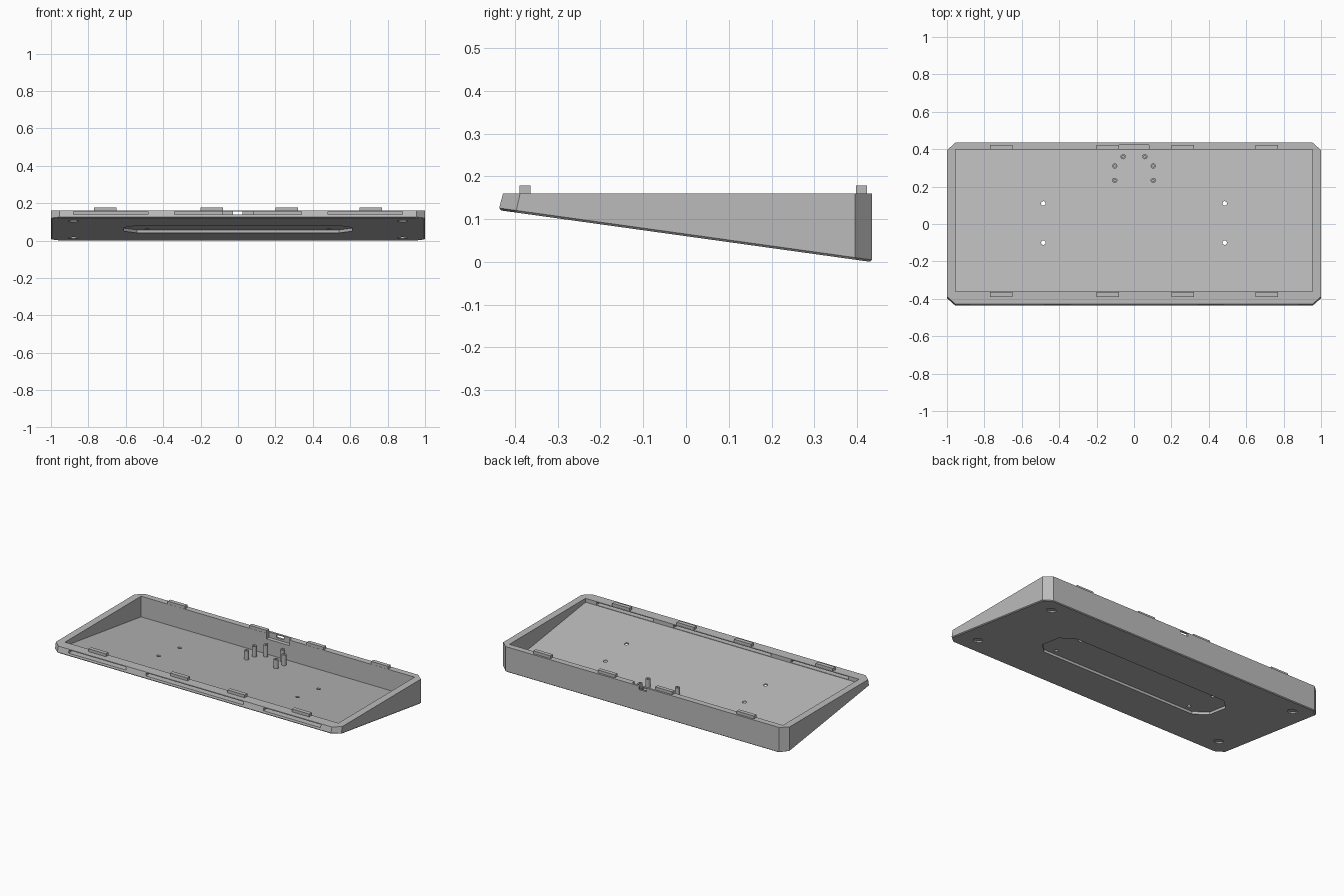
import bpy, bmesh, math

cube = bpy.data.objects.get("Cube")
if cube:
    bpy.data.objects.remove(cube)

grey = bpy.data.materials.new("plain grey")
grey.use_nodes = True
GREY = (0.5, 0.5, 0.5, 1)
grey.diffuse_color = GREY
grey.node_tree.nodes["Principled BSDF"].inputs["Base Color"].default_value = GREY


def under(offset=0.0):
    """Height of the sloping underside at depth y, raised by offset."""
    return lambda x, y: 0.06 - 0.139 * y + offset


def level(z):
    return lambda x, y: z


def rect(x0, x1, y0, y1):
    return [(x0, y0), (x1, y0), (x1, y1), (x0, y1)]


def octagon(x, y0, y1, cx, cy):
    return [(-x + cx, y0), (x - cx, y0), (x, y0 + cy), (x, y1 - cy),
            (x - cx, y1), (-x + cx, y1), (-x, y1 - cy), (-x, y0 + cy)]


def circle(cx, cy, r, n=24):
    return [(cx + r * math.cos(math.tau * i / n), cy + r * math.sin(math.tau * i / n))
            for i in range(n)]


def loft(name, *rings):
    """Solid through rings, each a pair of outline and height rule."""
    bm = bmesh.new()
    loops = [[bm.verts.new((x, y, z(x, y))) for x, y in pts] for pts, z in rings]
    n = len(loops[0])
    bm.faces.new(loops[0][::-1])
    bm.faces.new(loops[-1])
    for a, b in zip(loops, loops[1:]):
        for i in range(n):
            j = (i + 1) % n
            bm.faces.new((a[i], a[j], b[j], b[i]))
    bmesh.ops.recalc_face_normals(bm, faces=bm.faces)
    mesh = bpy.data.meshes.new(name)
    bm.to_mesh(mesh)
    bm.free()
    mesh.materials.append(grey)
    obj = bpy.data.objects.new(name, mesh)
    bpy.context.collection.objects.link(obj)
    return obj


def cut(obj, pts, low, high):
    """Cut a prism out of obj and remove the cutter."""
    cutter = loft("cutter", (pts, low), (pts, high))
    cutter.hide_render = True
    mod = obj.modifiers.new("cut", "BOOLEAN")
    mod.operation = "DIFFERENCE"
    mod.solver = "EXACT"
    mod.object = cutter
    deps = bpy.context.evaluated_depsgraph_get()
    mesh = bpy.data.meshes.new_from_object(obj.evaluated_get(deps))
    obj.modifiers.clear()
    obj.data = mesh
    bpy.data.objects.remove(cutter)


# Wedge shell with chamfered corners and a fine bevel under the edge
case = loft("case",
            (octagon(0.995, -0.432, 0.43, 0.045, 0.04), under()),
            (octagon(1.0, -0.437, 0.435, 0.045, 0.04), under(0.005)),
            (octagon(1.0, -0.428, 0.435, 0.045, 0.04), level(0.16)))

# Open tray
cut(case, rect(-0.955, 0.955, -0.362, 0.397), under(0.025), level(0.3))

# Slots through the front wall
for x0, x1 in ((-0.88, -0.48), (-0.34, 0.34), (0.48, 0.88)):
    cut(case, rect(x0, x1, -0.5, -0.355), level(0.138), level(0.155))

# Connector recess and opening in the back wall
cut(case, rect(-0.08, 0.08, 0.38, 0.422), level(0.125), level(0.3))
cut(case, rect(-0.028, 0.025, 0.41, 0.5), level(0.137), level(0.155))

# Pocket under the floor, screw holes and round foot recesses
cut(case, octagon(0.61, -0.14, 0.14, 0.07, 0.07), under(-0.05), under(0.016))
for side in (-1, 1):
    for y in (-0.1, 0.11):
        cut(case, circle(side * 0.485, y, 0.012), under(-0.05), under(0.06))
    for y in (-0.31, 0.33):
        cut(case, circle(side * 0.88, y, 0.027), under(-0.05), under(0.008))

# Clips along the front and back rims
for row, y0, y1 in (("front", -0.39, -0.364), ("back", 0.398, 0.423)):
    for i, x in enumerate((-0.71, -0.14, 0.26, 0.71)):
        pts = rect(x - 0.06, x + 0.06, y0, y1)
        loft(f"{row}_clip_{i + 1}", (pts, level(0.155)), (pts, level(0.178)))

# Hollow standoffs on the floor
for side, label in ((-1, "right"), (1, "left")):
    for i, (x, y) in enumerate(((0.058, 0.36), (0.103, 0.31), (0.103, 0.233))):
        pts = circle(side * x, y, 0.014)
        post = loft(f"{label}_standoff_{i + 1}", (pts, under(0.022)), (pts, level(0.11)))
        cut(post, circle(side * x, y, 0.006, 16), level(0.07), level(0.2))
        for poly in post.data.polygons:
            poly.use_smooth = abs(poly.normal.z) < 0.1
        post.data.set_sharp_from_angle(angle=math.radians(40))
